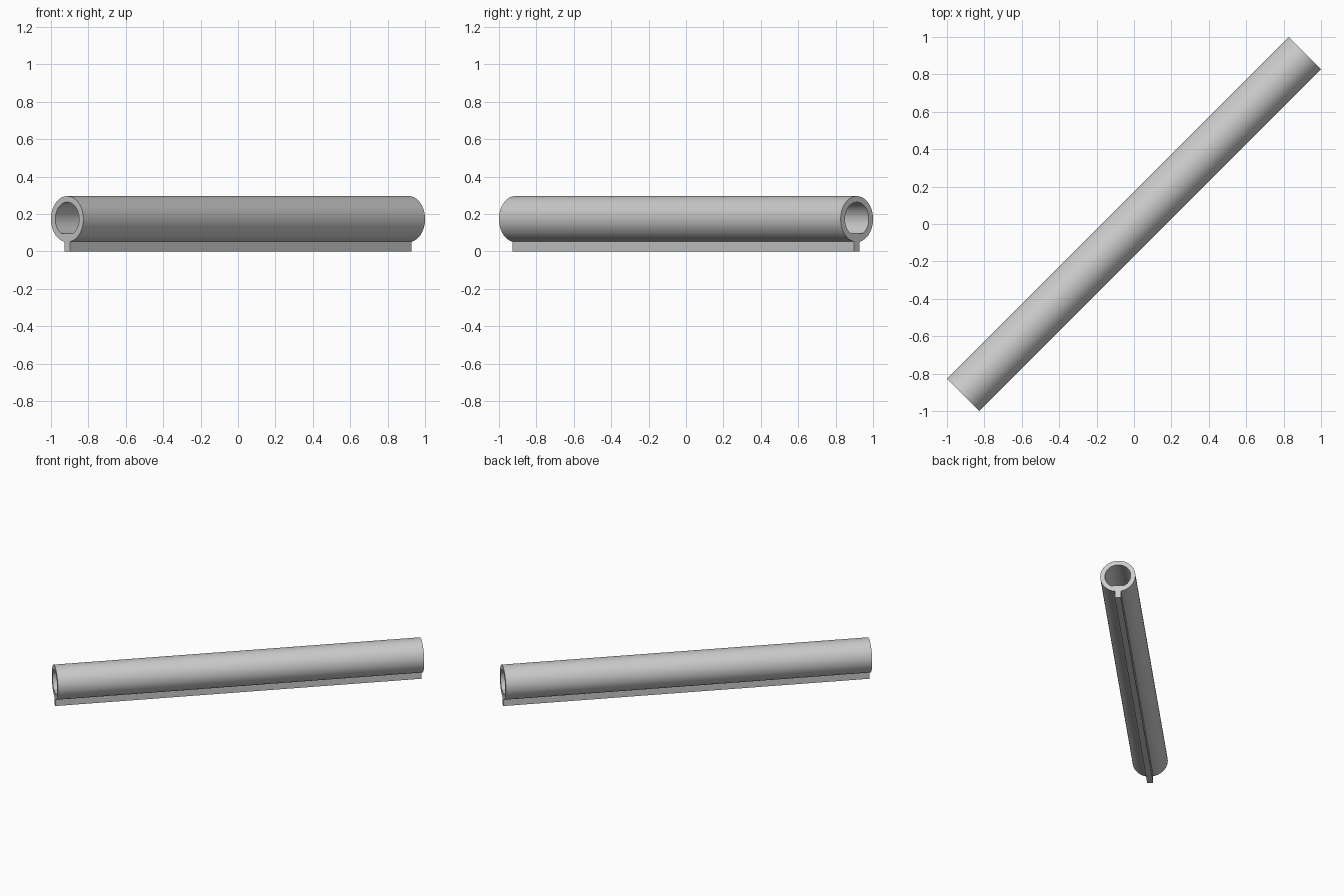
import bpy, bmesh
from math import sin, cos, asin, pi, sqrt, radians
from mathutils import Matrix

cube = bpy.data.objects.get("Cube")
if cube:
    bpy.data.objects.remove(cube)

# Main sizes
OUTER, INNER = 0.1225, 0.09
AXIS_Z, FLOOR_Z = 0.173, 0.097
RIB_HALF = 0.021
HALF_LENGTH = sqrt(2) - OUTER
STEPS = 72

grey = bpy.data.materials.new("plain_grey")
grey.use_nodes = True
grey.diffuse_color = (0.6, 0.6, 0.6, 1)
grey.node_tree.nodes["Principled BSDF"].inputs["Base Color"].default_value = (0.6, 0.6, 0.6, 1)

# Cross-section: an arc open at the rib, and a bore with a flat floor
gap = asin(RIB_HALF / OUTER)
angles = [gap + (2 * pi - 2 * gap) * i / STEPS for i in range(STEPS + 1)]
outer = [(sin(a) * OUTER, AXIS_Z - cos(a) * OUTER) for a in angles]
bore = [(sin(a) * INNER, max(FLOOR_Z, AXIS_Z - cos(a) * INNER)) for a in angles]
outer += [(-RIB_HALF, 0), (RIB_HALF, 0)]

bm = bmesh.new()


def ring(points, y):
    return [bm.verts.new((x, y, z)) for x, z in points]


def wall(near, far):
    for i in range(len(near)):
        j = (i + 1) % len(near)
        bm.faces.new((near[i], near[j], far[j], far[i]))


def end_cap(out, hole):
    n = STEPS + 1
    for i in range(n):
        j = (i + 1) % n
        bm.faces.new((out[i], out[j], hole[j], hole[i]))
    bm.faces.new((out[n - 1], out[n], out[n + 1], out[0]))


# Tube walls, bore walls and both end faces
out_near, out_far = ring(outer, -HALF_LENGTH), ring(outer, HALF_LENGTH)
bore_near, bore_far = ring(bore, -HALF_LENGTH), ring(bore, HALF_LENGTH)
wall(out_near, out_far)
wall(bore_near, bore_far)
end_cap(out_near, bore_near)
end_cap(out_far, bore_far)
bmesh.ops.recalc_face_normals(bm, faces=bm.faces)

# Lay the length along the diagonal
bmesh.ops.transform(bm, matrix=Matrix.Rotation(-pi / 4, 4, "Z"), verts=bm.verts)

mesh = bpy.data.meshes.new("ribbed_tube")
bm.to_mesh(mesh)
bm.free()
mesh.materials.append(grey)
tube = bpy.data.objects.new("ribbed_tube", mesh)
bpy.context.collection.objects.link(tube)

bpy.ops.object.select_all(action="DESELECT")
tube.select_set(True)
bpy.context.view_layer.objects.active = tube
bpy.ops.object.shade_smooth_by_angle(angle=radians(30))
